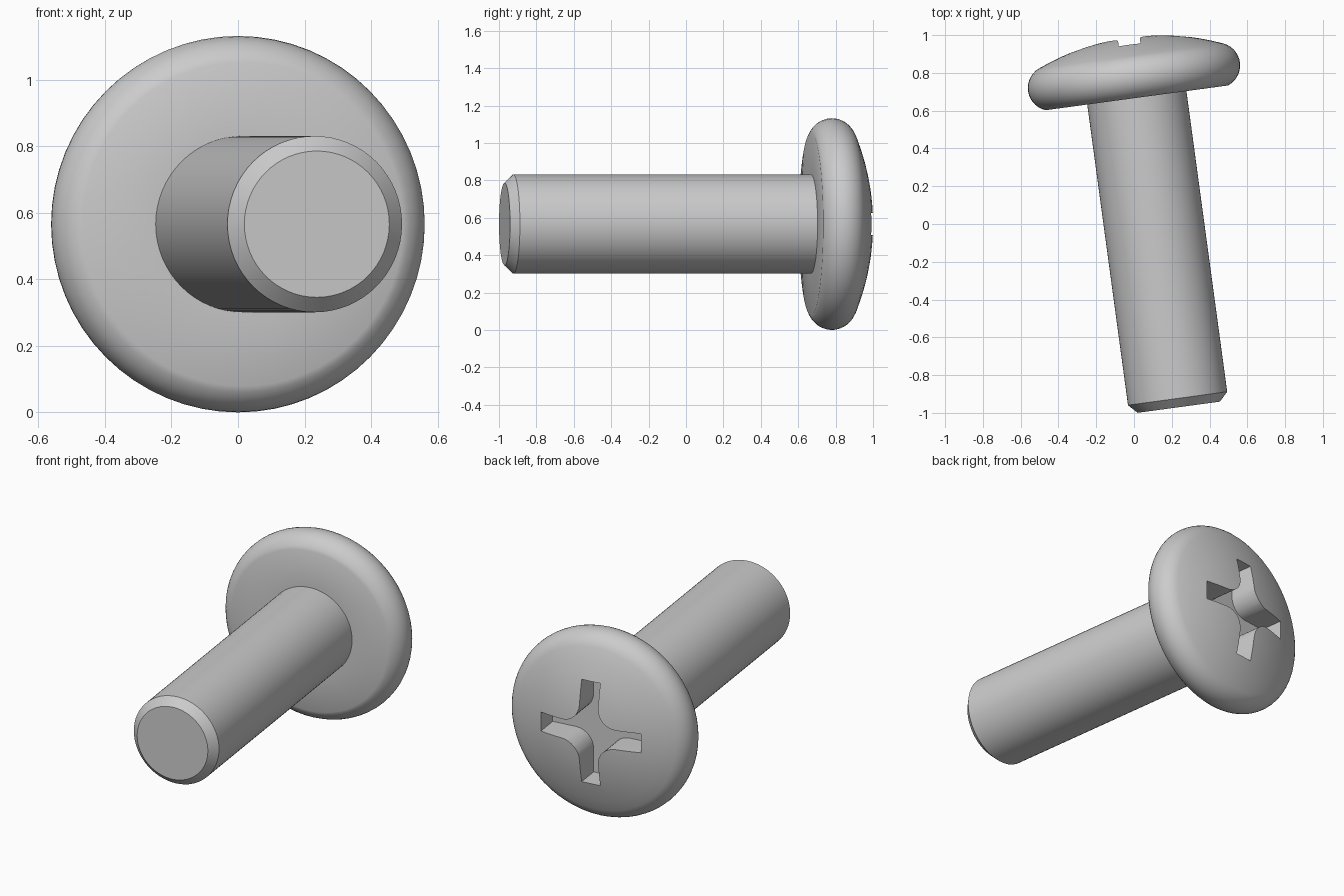
import bpy, bmesh
from math import sin, cos, pi, radians, sqrt, atan2
from mathutils import Matrix, Vector

if "Cube" in bpy.data.objects:
    bpy.data.objects.remove(bpy.data.objects["Cube"])

SEGMENTS = 64
TILT = radians(7.72)


def make_object(name, bm, matrix):
    bmesh.ops.recalc_face_normals(bm, faces=bm.faces)
    mesh = bpy.data.meshes.new(name)
    bm.to_mesh(mesh)
    bm.free()
    mesh.transform(matrix)
    obj = bpy.data.objects.new(name, mesh)
    bpy.context.collection.objects.link(obj)
    return obj


# Screw axis is local z; local z = 0 is the underside of the head
axis = Vector((-sin(TILT), cos(TILT), 0))
side = Vector((cos(TILT), sin(TILT), 0))
placement = Matrix((side, axis.cross(side), axis)).transposed().to_4x4()
placement.translation = (0.015, 0.668, 0.566)

# Profile (radius, height): chamfered tip, shaft, flat underside
profile = [(0, -1.653), (0.22, -1.653), (0.265, -1.606), (0.265, 0)]

# Rounded rim flowing into a shallow dome
rim_r, rim_c, rim_z = 0.1203, 0.4457, 0.113
dome_r, apex = 1.26, 0.3235
start = atan2(-rim_z, 0.487 - rim_c)
end = atan2(rim_z - (apex - dome_r), rim_c)
for i in range(15):
    a = start + (end - start) * i / 14
    profile.append((rim_c + rim_r * cos(a), rim_z + rim_r * sin(a)))
edge_r = profile[-1][0]
for i in range(1, 9):
    r = edge_r * (1 - i / 8)
    profile.append((r, apex - dome_r + sqrt(dome_r**2 - r * r)))

# Lathe the body
bm = bmesh.new()
verts = [bm.verts.new((r, 0, z)) for r, z in profile]
edges = [bm.edges.new(pair) for pair in zip(verts, verts[1:])]
bmesh.ops.spin(bm, geom=verts + edges, cent=(0, 0, 0), axis=(0, 0, 1),
               angle=2 * pi, steps=SEGMENTS, use_duplicate=False)
bmesh.ops.remove_doubles(bm, verts=bm.verts, dist=1e-5)
bmesh.ops.dissolve_degenerate(bm, edges=bm.edges, dist=1e-6)
screw = make_object("screw", bm, placement)

# Cross recess cutter: four arms with filleted inner corners
half, length, fillet, floor = 0.058, 0.312, 0.11, 0.14
quarter = [(length, -half), (length, half)]
c = half + fillet
for i in range(9):
    a = -pi / 2 - (pi / 2) * i / 8
    quarter.append((c + fillet * cos(a), c + fillet * sin(a)))
bm = bmesh.new()
outline = [bm.verts.new(Matrix.Rotation(k * pi / 2, 3, 'Z') @ Vector((x, y, floor)))
           for k in range(4) for x, y in quarter]
base = bm.faces.new(outline)
top = bmesh.ops.extrude_face_region(bm, geom=[base])
bmesh.ops.translate(bm, vec=(0, 0, 0.4),
                    verts=[v for v in top["geom"] if isinstance(v, bmesh.types.BMVert)])
cutter = make_object("recess_cutter", bm, placement)
cutter.hide_render = True

# Cut the recess and shade
bpy.context.view_layer.objects.active = screw
screw.select_set(True)
mod = screw.modifiers.new("recess", 'BOOLEAN')
mod.operation = 'DIFFERENCE'
mod.solver = 'EXACT'
mod.object = cutter
bpy.ops.object.modifier_apply(modifier=mod.name)
bpy.data.objects.remove(cutter)
bpy.ops.object.shade_smooth_by_angle(angle=radians(30))
